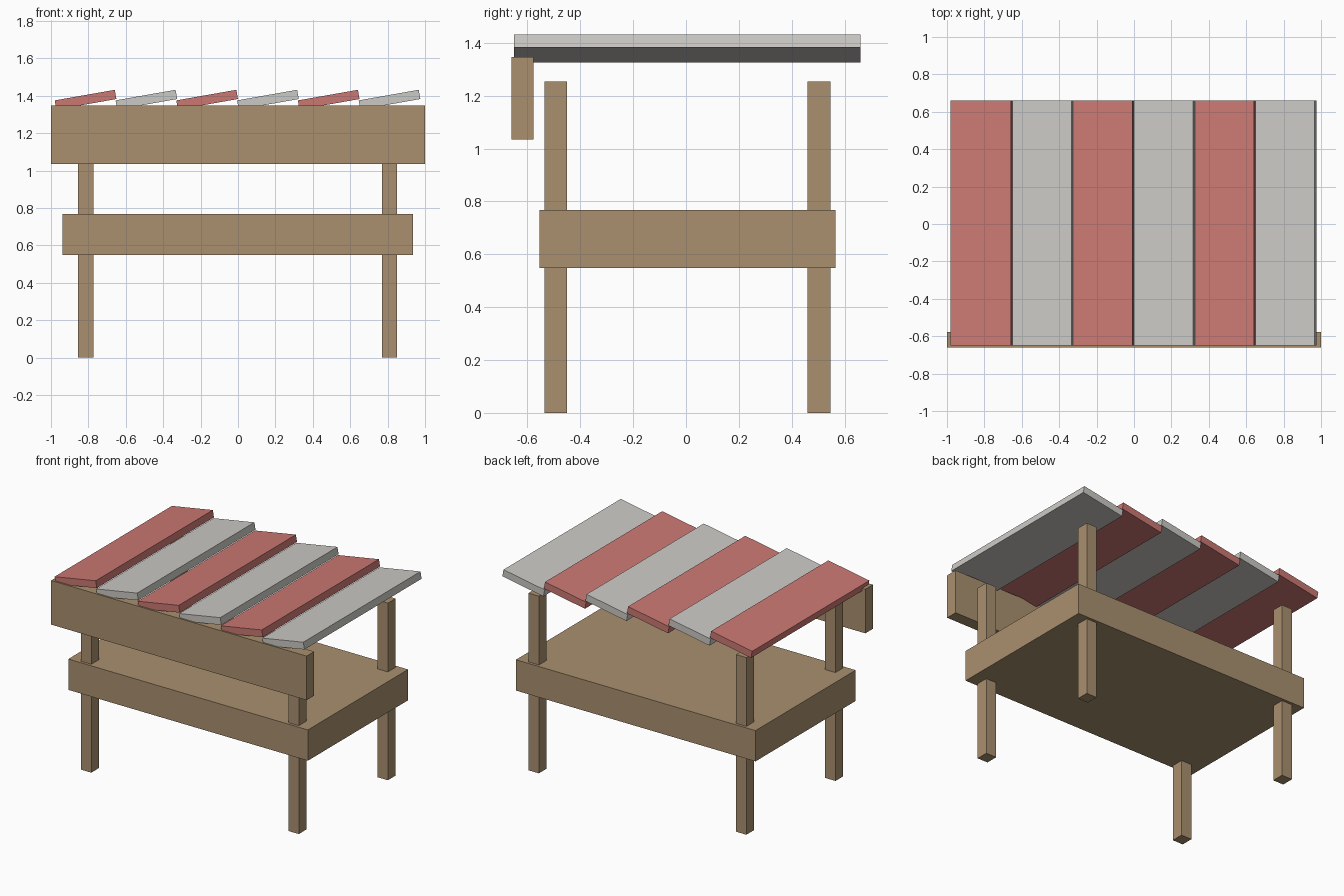
import bpy
from math import radians

cube = bpy.data.objects.get("Cube")
if cube:
    bpy.data.objects.remove(cube, do_unlink=True)


def make_material(name, rgb):
    mat = bpy.data.materials.new(name)
    mat.use_nodes = True
    colour = (*rgb, 1.0)
    mat.diffuse_color = colour
    mat.node_tree.nodes["Principled BSDF"].inputs["Base Color"].default_value = colour
    return mat


wood = make_material("tan wood", (0.40, 0.28, 0.16))
red = make_material("faded red", (0.60, 0.19, 0.17))
grey = make_material("pale grey", (0.60, 0.59, 0.56))


def box(name, centre, size, mat, tilt=0.0):
    bpy.ops.mesh.primitive_cube_add(size=1, location=centre)
    obj = bpy.context.object
    obj.name = name
    obj.scale = size
    bpy.ops.object.transform_apply(location=False, rotation=False, scale=True)
    obj.rotation_euler.y = tilt
    obj.data.materials.append(mat)
    return obj


# Four square posts
for side, x in (("right", -0.814), ("left", 0.81)):
    for end, y in (("front", -0.493), ("back", 0.503)):
        box(f"{end}_{side}_post", (x, y, 0.627), (0.082, 0.086, 1.253), wood)

# Thick counter and front fascia board
box("counter", (-0.002, 0.005, 0.658), (1.875, 1.12, 0.218), wood)
box("front_board", (0, -0.619, 1.191), (2.0, 0.084, 0.312), wood)

# Tilted roof slats in alternating colours
for i in range(6):
    x = -0.815 + i * 0.325
    box(f"roof_slat_{i + 1}", (x, 0.005, 1.379), (0.326, 1.31, 0.05),
        grey if i % 2 else red, tilt=radians(-10))
